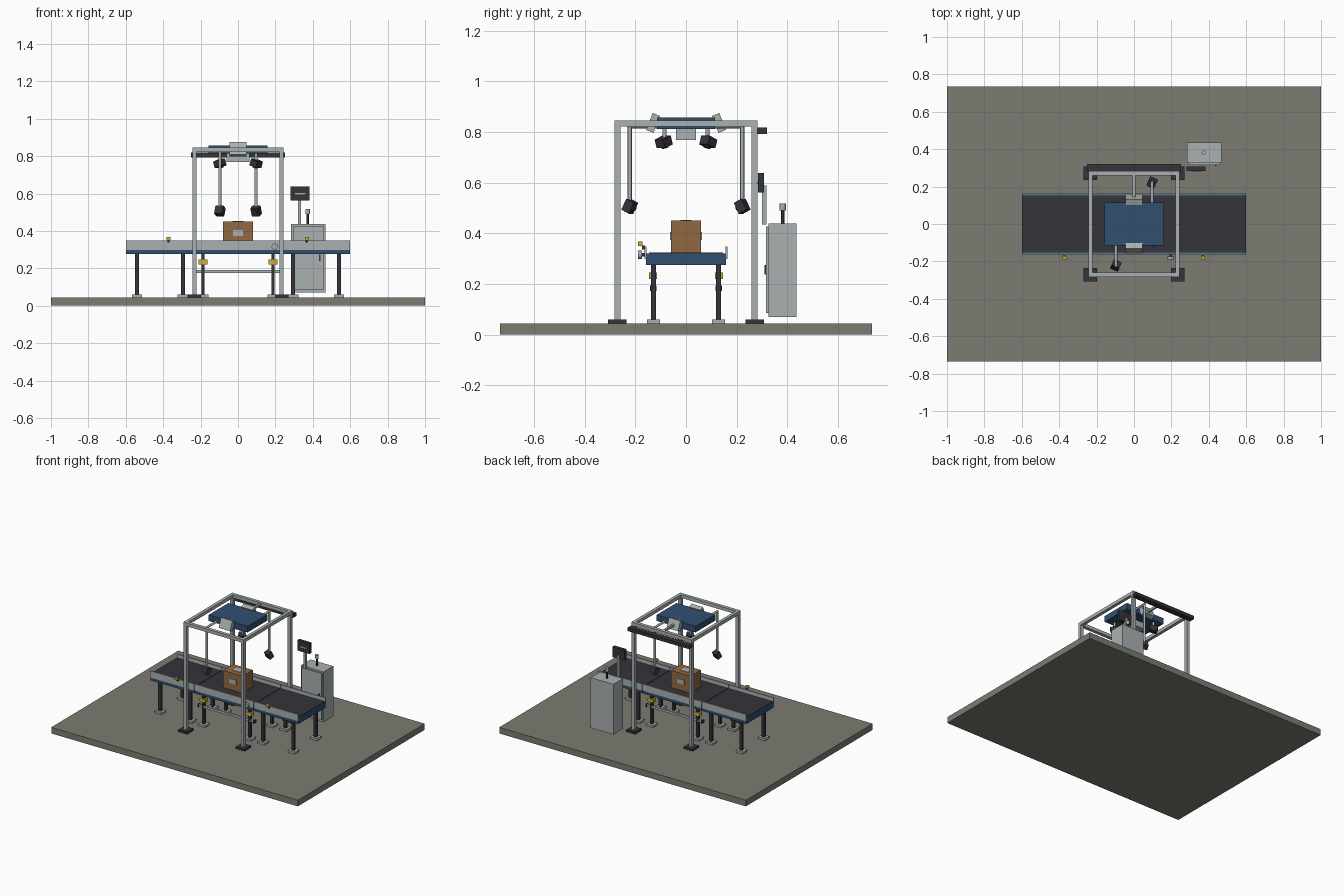
import bpy, math
from mathutils import Vector, Matrix

if "Cube" in bpy.data.objects:
    bpy.data.objects.remove(bpy.data.objects["Cube"])


def material(name, r, g, b):
    m = bpy.data.materials.new(name)
    m.diffuse_color = (r, g, b, 1)
    m.use_nodes = True
    m.node_tree.nodes["Principled BSDF"].inputs["Base Color"].default_value = m.diffuse_color
    return m


FLOOR = material("floor_grey", .20, .20, .17)
STEEL = material("light_steel", .40, .44, .44)
BLUE = material("machine_blue", .03, .08, .16)
DARK = material("charcoal", .035, .033, .042)
CARD = material("cardboard", .28, .14, .055)
GOLD = material("safety_yellow", .62, .42, .03)


def finish(name, mat):
    o = bpy.context.object
    o.name = name
    o.data.materials.append(mat)
    return o


def box(name, x0, x1, y0, y1, z0, z1, mat):
    """Axis-aligned block given by its limits."""
    bpy.ops.mesh.primitive_cube_add(size=1)
    o = finish(name, mat)
    o.data.transform(Matrix.Diagonal((x1 - x0, y1 - y0, z1 - z0, 1)))
    o.location = ((x0 + x1) / 2, (y0 + y1) / 2, (z0 + z1) / 2)
    return o


def block(name, c, s, mat):
    """Block given by centre and size."""
    return box(name, *[c[i // 2] + (-1, 1)[i % 2] * s[i // 2] / 2 for i in range(6)], mat)


def rod(name, a, b, r, mat, sides=16):
    """Round bar between two points."""
    a, b = Vector(a), Vector(b)
    bpy.ops.mesh.primitive_cylinder_add(vertices=sides, radius=r, depth=(b - a).length)
    o = finish(name, mat)
    bpy.ops.object.shade_smooth_by_angle()
    o.rotation_euler = (b - a).to_track_quat('Z', 'Y').to_euler()
    o.location = (a + b) / 2
    return o


def camera_head(name, pos, target):
    """Dark camera body with a lens, aimed at the target."""
    pos = Vector(pos)
    d = (Vector(target) - pos).normalized()
    body = block(name + "_body", pos, (.045, .048, .036), DARK)
    body.rotation_euler = d.to_track_quat('-Z', 'Y').to_euler()
    rod(name + "_lens", pos + d * .016, pos + d * .024, .014, DARK)


box("floor_slab", -1, 1, -.735, .735, 0, .045, FLOOR)

# conveyor: three sections with belt, side rails and legs
for n, x0, x1, legs in (("infeed", -.6, -.242, (-.54, -.295)),
                        ("centre", -.238, .238, (-.187, .187)),
                        ("outfeed", .242, .6, (.295, .54))):
    box(n + "_conveyor_body", x0, x1, -.158, .158, .276, .321, BLUE)
    box(n + "_belt", x0, x1, -.147, .147, .32, .325, DARK)
    w = .018 if n == "centre" else .021
    for s, side in ((-1, "front"), (1, "back")):
        block(f"{n}_{side}_rail", ((x0 + x1) / 2, s * .159, .3235), (x1 - x0, .008, .049), STEEL)
        for x in legs:
            block(f"{n}_{side}_leg", (x, s * .128, .165), (w, .02, .225), DARK)
            block(f"{n}_{side}_foot", (x, s * .128, .0525), (.056, .052, .015), STEEL)

# centre leg braces, end brackets and yellow clamps
for s, side in ((-1, "front"), (1, "back")):
    block(side + "_leg_brace", (0, s * .13, .184), (.45, .014, .016), STEEL)
    for x in (-1, 1):
        block(side + "_brace_bracket", (x * .226, s * .13, .184), (.008, .026, .022), DARK)
        block(side + "_leg_clamp", (x * .187, s * .13, .233), (.046, .032, .026), GOLD)

# belt sensors and encoder wheel on the front rail
for x in (-.372, .368):
    block("belt_sensor", (x, -.181, .359), (.022, .018, .018), GOLD)
    block("sensor_bracket", (x, -.168, .345), (.012, .012, .016), DARK)
rod("encoder_shaft", (.197, -.16, .316), (.197, -.178, .316), .007, DARK)
rod("encoder_wheel", (.197, -.174, .316), (.197, -.19, .316), .017, STEEL, 24)

# gantry frame
for x in (-.233, .233):
    for y in (-.271, .271):
        block("gantry_post", (x, y, .44), (.023, .024, .77), STEEL)
        block("gantry_base_plate", (x, y, .0525), (.072, .074, .015), DARK)
    block("gantry_side_beam", (x, 0, .834), (.023, .566, .024), STEEL)
for y in (-.271, .271):
    block("gantry_cross_beam", (0, y, .834), (.443, .024, .024), STEEL)
box("cable_tray", -.25, .25, .28, .32, .793, .818, DARK)
block("head_support_arm", (0, .19, .836), (.014, .15, .016), STEEL)

# scanner head with tilted side units
box("scanner_head", -.158, .158, -.114, .114, .813, .857, BLUE)
box("scanner_window_housing", -.062, .062, -.04, .04, .768, .814, STEEL)
for s, side in ((-1, "front"), (1, "back")):
    unit = block(side + "_tilted_scanner", (0, s * .13, .836), (.092, .032, .072), STEEL)
    unit.rotation_euler.x = s * math.radians(22)

# cameras on arms, rods and stubs
for s, side in ((-1, "front"), (1, "back")):
    x = s * .097
    rod(side + "_camera_arm", (x, s * .10, .823), (x, s * .228, .823), .008, STEEL)
    rod(side + "_camera_drop_rod", (x, s * .222, .826), (x, s * .222, .51), .008, STEEL)
    camera_head(side + "_low_camera", (x, s * .222, .507), (0, 0, .385))
    rod(side + "_high_camera_stub", (-x, s * .085, .82), (-x, s * .085, .765), .008, STEEL)
    camera_head(side + "_high_camera", (-x, s * .088, .761), (0, 0, .385))

# parcel with labels
box("parcel", -.079, .079, -.06, .06, .325, .45, CARD)
for s in (-1, 1):
    block("parcel_side_label", (0, s * .061, .39), (.056, .004, .032), STEEL)
block("parcel_top_label", (0, 0, .451), (.06, .045, .004), STEEL)

# control cabinet
box("control_cabinet", .283, .467, .325, .437, .07, .438, STEEL)
box("cabinet_door", .294, .457, .316, .325, .085, .427, STEEL)
box("door_handle", .434, .442, .309, .316, .238, .275, DARK)
rod("beacon_pole", (.373, .382, .435), (.373, .382, .495), .006, DARK)
rod("beacon_cap", (.373, .382, .49), (.373, .382, .518), .012, STEEL)

# operator monitor
box("monitor_post", .32, .338, .301, .317, .435, .59, STEEL)
box("monitor", .282, .382, .284, .308, .562, .638, DARK)
box("monitor_status_strip", .305, .36, .281, .285, .594, .602, STEEL)
